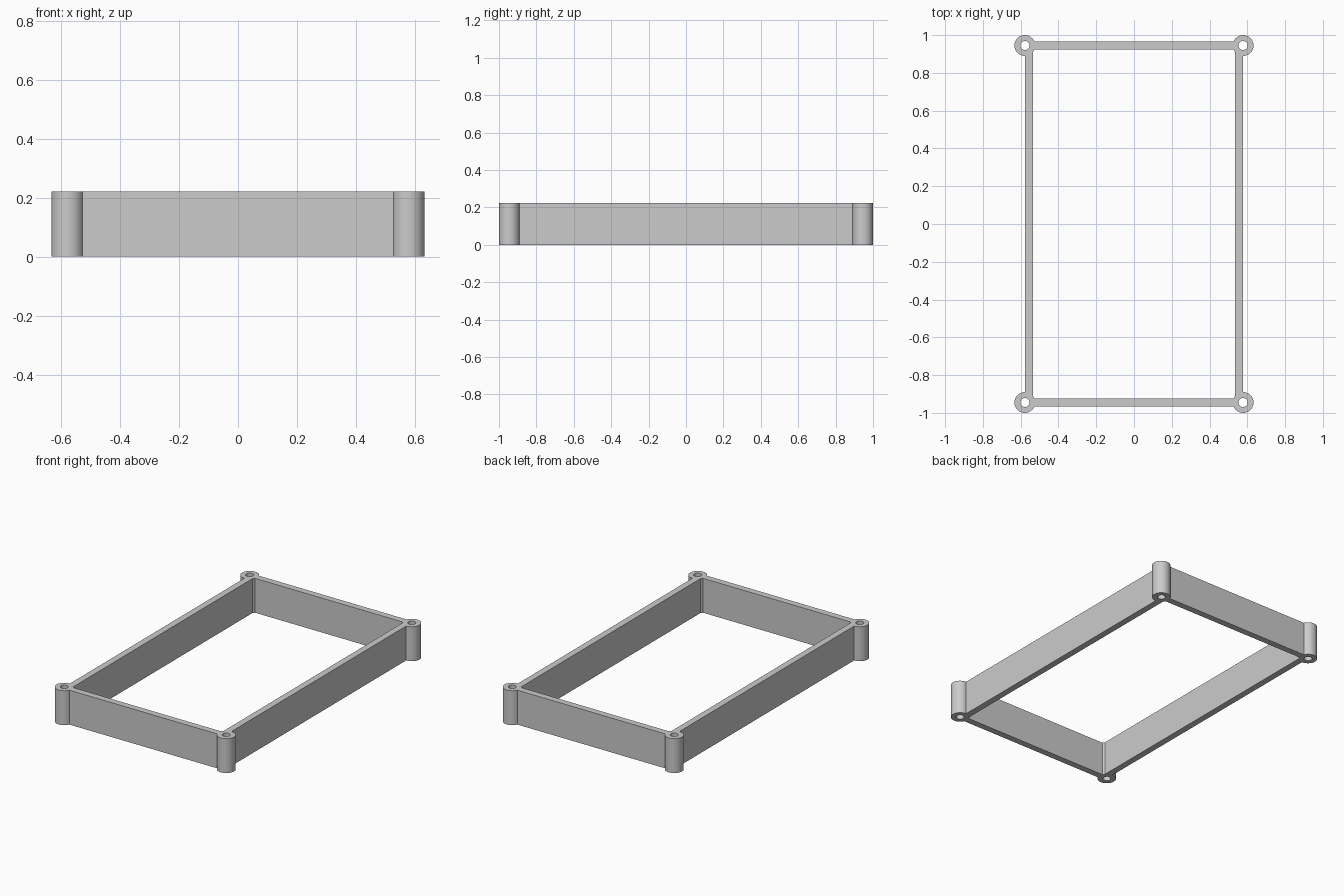
import bpy

if "Cube" in bpy.data.objects:
    bpy.data.objects.remove(bpy.data.objects["Cube"], do_unlink=True)

HEIGHT = 0.222
POST_X, POST_Y = 0.578, 0.945
POST_R, HOLE_R = 0.055, 0.024
OUTER_X, OUTER_Y, WALL = 0.577, 0.966, 0.042

grey = bpy.data.materials.new("plain grey")
grey.use_nodes = True
colour = (0.6, 0.6, 0.6, 1)
grey.diffuse_color = colour
grey.node_tree.nodes["Principled BSDF"].inputs["Base Color"].default_value = colour


def box(name, half_x, half_y, height):
    bpy.ops.mesh.primitive_cube_add(size=1, location=(0, 0, HEIGHT / 2))
    ob = bpy.context.object
    ob.name = name
    ob.scale = (2 * half_x, 2 * half_y, height)
    bpy.ops.object.transform_apply(location=True, scale=True)
    ob.data.materials.append(grey)
    return ob


def cylinder(name, x, y, radius, height):
    bpy.ops.mesh.primitive_cylinder_add(vertices=64, radius=radius, depth=height,
                                        location=(x, y, HEIGHT / 2))
    ob = bpy.context.object
    ob.name = name
    ob.data.materials.append(grey)
    return ob


def combine(target, tool, operation):
    tool.hide_render = True
    bpy.context.view_layer.objects.active = target
    mod = target.modifiers.new(operation.lower(), 'BOOLEAN')
    mod.operation = operation
    mod.solver = 'EXACT'
    mod.object = tool
    bpy.ops.object.modifier_apply(modifier=mod.name)
    bpy.data.objects.remove(tool, do_unlink=True)


# Rectangular wall, open at the top and bottom
frame = box("frame", OUTER_X, OUTER_Y, HEIGHT)
combine(frame, box("opening", OUTER_X - WALL, OUTER_Y - WALL, 2 * HEIGHT), 'DIFFERENCE')

# Round corner posts, each with a screw hole right through
corners = [(sx * POST_X, sy * POST_Y) for sx in (-1, 1) for sy in (-1, 1)]
for x, y in corners:
    combine(frame, cylinder("corner_post", x, y, POST_R, HEIGHT), 'UNION')
for x, y in corners:
    combine(frame, cylinder("screw_hole", x, y, HOLE_R, 2 * HEIGHT), 'DIFFERENCE')

# Smooth round sides with sharp rims
bpy.ops.object.select_all(action='DESELECT')
frame.select_set(True)
bpy.context.view_layer.objects.active = frame
bpy.ops.object.shade_smooth_by_angle()
